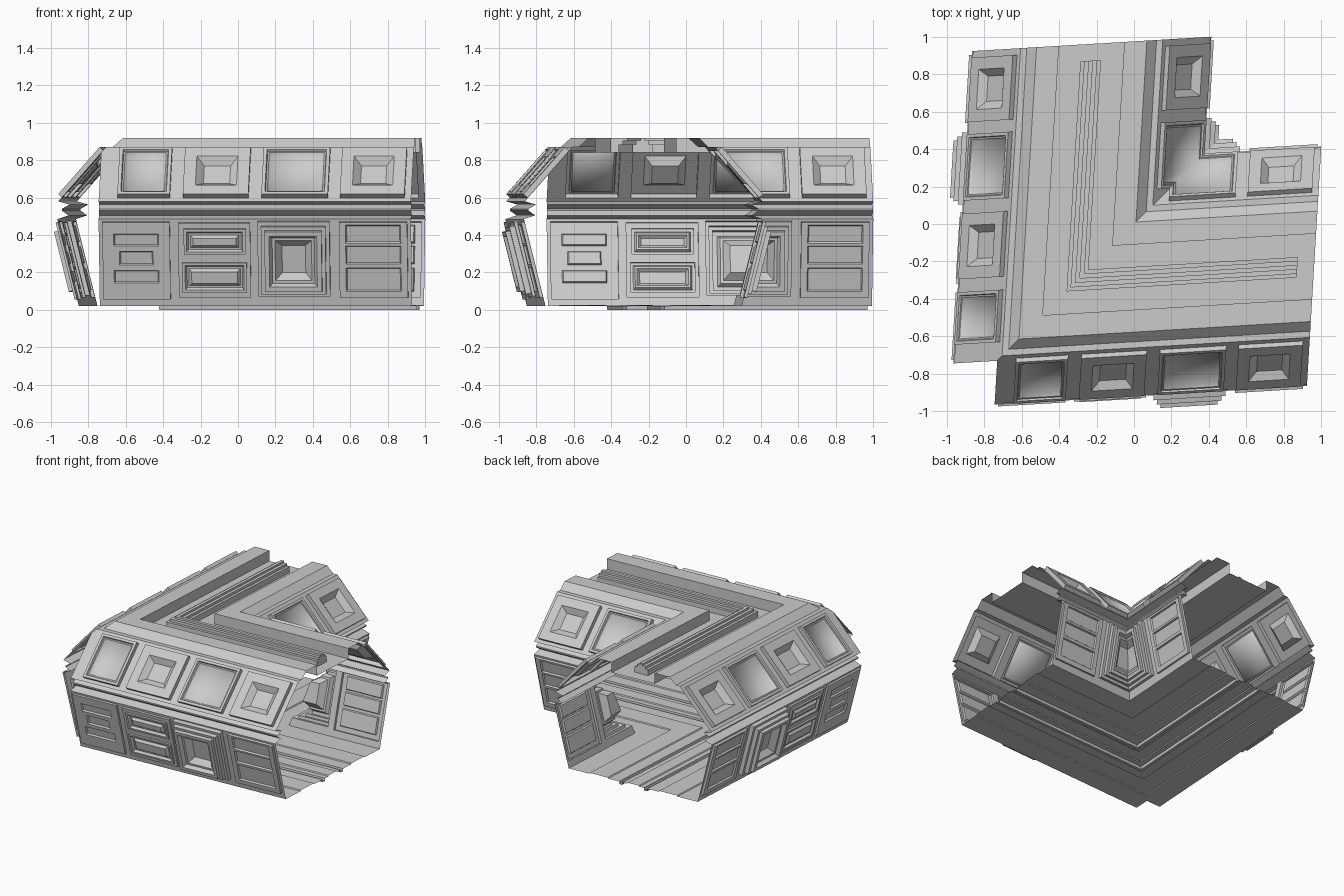
import bpy, bmesh
from mathutils import Vector

if "Cube" in bpy.data.objects:
    bpy.data.objects.remove(bpy.data.objects["Cube"])

C = -0.285      # corridor centre line (both arms)
END = 0.98      # open end of each arm
CUT = -0.69     # where the outer walls stop, leaving a notched outer corner
SHEAR = 0.06    # arms meet at slightly less than a right angle


def finish(name, bm, inner=False):
    """Mitre one arm on the diagonal, copy it to the other arm, skew, make object."""
    if inner:
        for v in bm.verts:
            v.co.y = 2 * C - v.co.y
        bmesh.ops.reverse_faces(bm, faces=bm.faces)
    bmesh.ops.remove_doubles(bm, verts=bm.verts, dist=1e-5)
    bmesh.ops.bisect_plane(bm, geom=bm.verts[:] + bm.edges[:] + bm.faces[:],
                           plane_co=(0, 0, 0), plane_no=(1, -1, 0), clear_inner=True)
    geo = bmesh.ops.duplicate(bm, geom=bm.verts[:] + bm.edges[:] + bm.faces[:])["geom"]
    for g in geo:
        if isinstance(g, bmesh.types.BMVert):
            g.co.x, g.co.y = g.co.y, g.co.x
    bmesh.ops.reverse_faces(bm, faces=[g for g in geo if isinstance(g, bmesh.types.BMFace)])
    bmesh.ops.remove_doubles(bm, verts=bm.verts, dist=1e-5)
    for v in bm.verts:
        x, y = v.co.x, v.co.y
        v.co.x, v.co.y = x + SHEAR * y, y + SHEAR * x
    me = bpy.data.meshes.new(name)
    bm.to_mesh(me)
    bm.free()
    bpy.context.collection.objects.link(bpy.data.objects.new(name, me))


def sweep(name, profile, inner=False, end=END, cap=False):
    """Run a (v, z) profile along the arm."""
    bm = bmesh.new()
    for (a, za), (b, zb) in zip(profile, profile[1:]):
        bm.faces.new([bm.verts.new(p) for p in
                      ((CUT, a, za), (end, a, za), (end, b, zb), (CUT, b, zb))])
    if cap:
        bm.faces.new([bm.verts.new((end, v, z)) for v, z in profile])
    finish(name, bm, inner)


def mirrored(half):
    """Full (v, z) profile from half of it given as (distance from centre, z)."""
    return [(C - d, z) for d, z in half] + [(C + d, z) for d, z in reversed(half)]


class Strip:
    """Sloped wall sheet with stepped panels; u runs along, t up the slope, h outwards."""

    def __init__(self, p0, p1):
        self.bm = bmesh.new()
        self.p0 = Vector((0, *p0))
        d = Vector((0, *p1)) - self.p0
        self.len, self.t = d.length, d.normalized()
        self.n = Vector((1, 0, 0)).cross(self.t)

    def face(self, pts, smooth=False):
        vs = [self.bm.verts.new(self.p0 + self.t * t + self.n * h + Vector((u, 0, 0)))
              for u, t, h in pts]
        self.bm.faces.new(vs).smooth = smooth

    def quad(self, r, h, smooth=False):
        a, b, c, d = r
        if b - a > 1e-6 and d - c > 1e-6:
            self.face([(a, c, h), (b, c, h), (b, d, h), (a, d, h)], smooth)

    def panel(self, r, h, steps, rows=(), dish=False):
        """Concentric (inset, height) rings, closed by a cap or by rows of sub-panels."""
        a, b, c, d = r
        ring = [(a, c, h), (b, c, h), (b, d, h), (a, d, h)]
        for k, (i, nh) in enumerate(steps):
            new = [(a + i, c + i, nh), (b - i, c + i, nh), (b - i, d - i, nh), (a + i, d - i, nh)]
            for j in range(4):
                m = (j + 1) % 4
                self.face([ring[j], ring[m], new[m], new[j]], dish and k == len(steps) - 1)
            ring, h = new, nh
        a, c, b, d = ring[0][0], ring[0][1], ring[2][0], ring[2][1]
        for ua, ub, ta, tb, sub in rows:
            self.quad((a, b, c, ta), h)
            self.quad((a, ua, ta, tb), h)
            self.quad((ub, b, ta, tb), h)
            self.panel((ua, ub, ta, tb), h, [(i, h + s) for i, s in sub])
            c = tb
        self.quad((a, b, c, d), h, dish)

    def wall(self, u0, modules):
        for a, b, c, d, steps, rows, dish in modules:
            self.quad((u0, a, 0, self.len), 0)
            self.quad((a, b, 0, c), 0)
            self.quad((a, b, d, self.len), 0)
            self.panel((a, b, c, d), 0, steps, rows, dish)
            u0 = b
        self.quad((u0, END, 0, self.len), 0)


# Panel step patterns: (inset, height)
DISH = [(0, .03), (.018, .03), (.022, .02), (.03, .02), (.042, 0)]
FRAME = [(0, .03), (.065, .03), (.105, -.005)]
DOOR = [(0, .03), (.02, .03), (.02, .06), (.04, .06), (.04, .085), (.065, .085),
        (.08, .06), (.095, .06), (.13, .02)]
RAISED = [(0, .012), (.015, .012), (.025, -.004), (.035, -.004), (.05, .012)]
SUNK = [(.006, -.012)]


def lower_modules():
    slats = [(-.61, -.37, .13, .20, SUNK), (-.58, -.40, .23, .305, SUNK), (-.61, -.37, .335, .40, SUNK)]
    pair = [(-.245, .10, .08, .245, RAISED), (-.235, .095, .29, .43, RAISED)]
    rack = [(.63, .925, .085, .215, SUNK), (.63, .925, .235, .335, SUNK), (.63, .925, .35, .45, SUNK)]
    return [(-.67, -.31, .04, .465, [(0, .014)], slats, False),
            (-.265, .12, .05, .46, [(0, .014)], pair, False),
            (.16, .545, .06, .47, DOOR, (), False),
            (.595, .96, .05, .465, [(0, .018)], rack, False)]


def upper_modules():
    spans = ((-.59, -.31), (-.24, .11), (.18, .535), (.6, .945))
    return [(a, b, .025, .36, FRAME if k % 2 else DISH, (), k % 2 == 0)
            for k, (a, b) in enumerate(spans)]


# Cross-section corner points (v, z)
FOOT, WAIST = (-.81, .02), (-.925, .485)
EAVE, SHOULDER, RIDGE = (-.92, .58), (-.665, .87), (-.58, .92)
NOTCH = [WAIST, (-.865, .505), (-.90, .53), (-.90, .54), (-.86, .563), EAVE]

# Outer and inner walls: the inner side is the outer one mirrored, then mitred
for side, inner in (("outer", False), ("inner", True)):
    low = Strip(FOOT, WAIST)
    low.wall(CUT, lower_modules())
    finish(side + "_lower_wall", low.bm, inner)
    top = Strip(EAVE, SHOULDER)
    top.wall(CUT, upper_modules())
    finish(side + "_upper_wall", top.bm, inner)
    sweep(side + "_waist_groove", NOTCH, inner)
    sweep(side + "_roof_ledge", [SHOULDER, (-.632, .87), RIDGE], inner)

# Roof: two raised bands beside a wide trench
sweep("roof", mirrored([(.295, .92), (.175, .92), (.175, .84)]))

# Stepped spine in the trench, stopping short of the open ends
sweep("roof_spine", mirrored([(.055, .84), (.055, .885), (.035, .885), (.035, .905),
                              (.012, .905), (.012, .92)]), end=.89, cap=True)

# Floor: shallow stepped walkway with two thin ribs below
sweep("floor", mirrored([(.525, .02), (.36, .02), (.355, .027), (.21, .027), (.205, .02),
                         (.115, .02), (.112, .0), (.09, .0), (.087, .02), (.05, .02),
                         (.045, .027)]))
